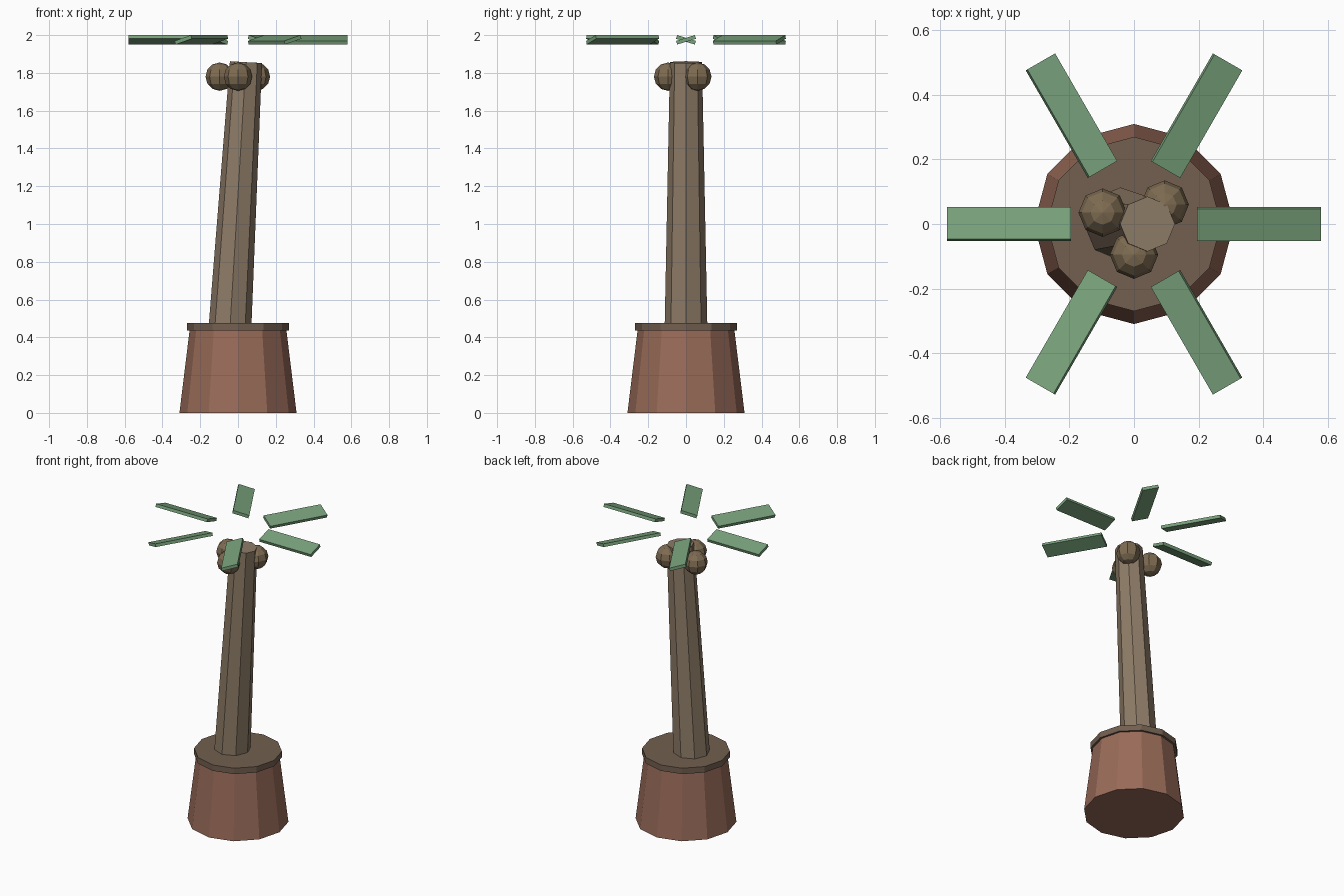
import bpy, math
from mathutils import Matrix

if "Cube" in bpy.data.objects:
    bpy.data.objects.remove(bpy.data.objects["Cube"])

def material(name, rgb):
    m = bpy.data.materials.new(name)
    m.diffuse_color = (*rgb, 1)
    m.use_nodes = True
    m.node_tree.nodes["Principled BSDF"].inputs["Base Color"].default_value = m.diffuse_color
    return m

CLAY = material("clay", (0.32, 0.148, 0.10))
SOIL = material("soil", (0.17, 0.115, 0.08))
BARK = material("bark", (0.27, 0.20, 0.135))
NUT = material("nut", (0.21, 0.15, 0.085))
LEAF = material("leaf", (0.19, 0.36, 0.20))

def finish(name, mat):
    ob = bpy.context.object
    ob.name = ob.data.name = name
    ob.data.materials.append(mat)
    return ob

def cone(name, mat, sides, r1, r2, depth, z, tilt=0):
    # rotate so that vertices lie on the x and y axes
    bpy.ops.mesh.primitive_cone_add(vertices=sides, radius1=r1, radius2=r2, depth=depth,
                                    location=(0, 0, z), rotation=(0, tilt, 0))
    return finish(name, mat)

# Pot, soil and the leaning trunk
cone("pot", CLAY, 12, 0.31, 0.256, 0.44, 0.22)
cone("soil", SOIL, 12, 0.27, 0.27, 0.04, 0.455)
cone("trunk", BARK, 8, 0.113, 0.085, 1.40, 1.158, 0.06)

# Three round fruits at the top of the trunk
for i, (x, y) in enumerate([(0.095, 0.06), (-0.097, 0.035), (0, -0.095)]):
    bpy.ops.mesh.primitive_uv_sphere_add(segments=8, ring_count=6, radius=0.075,
                                         location=(x, y, 1.78))
    finish(f"fruit_{i + 1}", NUT)

# Six flat leaves in a ring, each rolled about its own length
for i in range(6):
    bpy.ops.mesh.primitive_cube_add(size=1)
    leaf = finish(f"leaf_{i + 1}", LEAF)
    leaf.data.transform(Matrix.Diagonal((0.385, 0.104, 0.02, 1)))
    leaf.data.transform(Matrix.Translation((0.3875, 0, 0)) @ Matrix.Rotation(0.3, 4, 'X'))
    leaf.rotation_euler.z = math.radians(60 * i)
    leaf.location.z = 1.975
